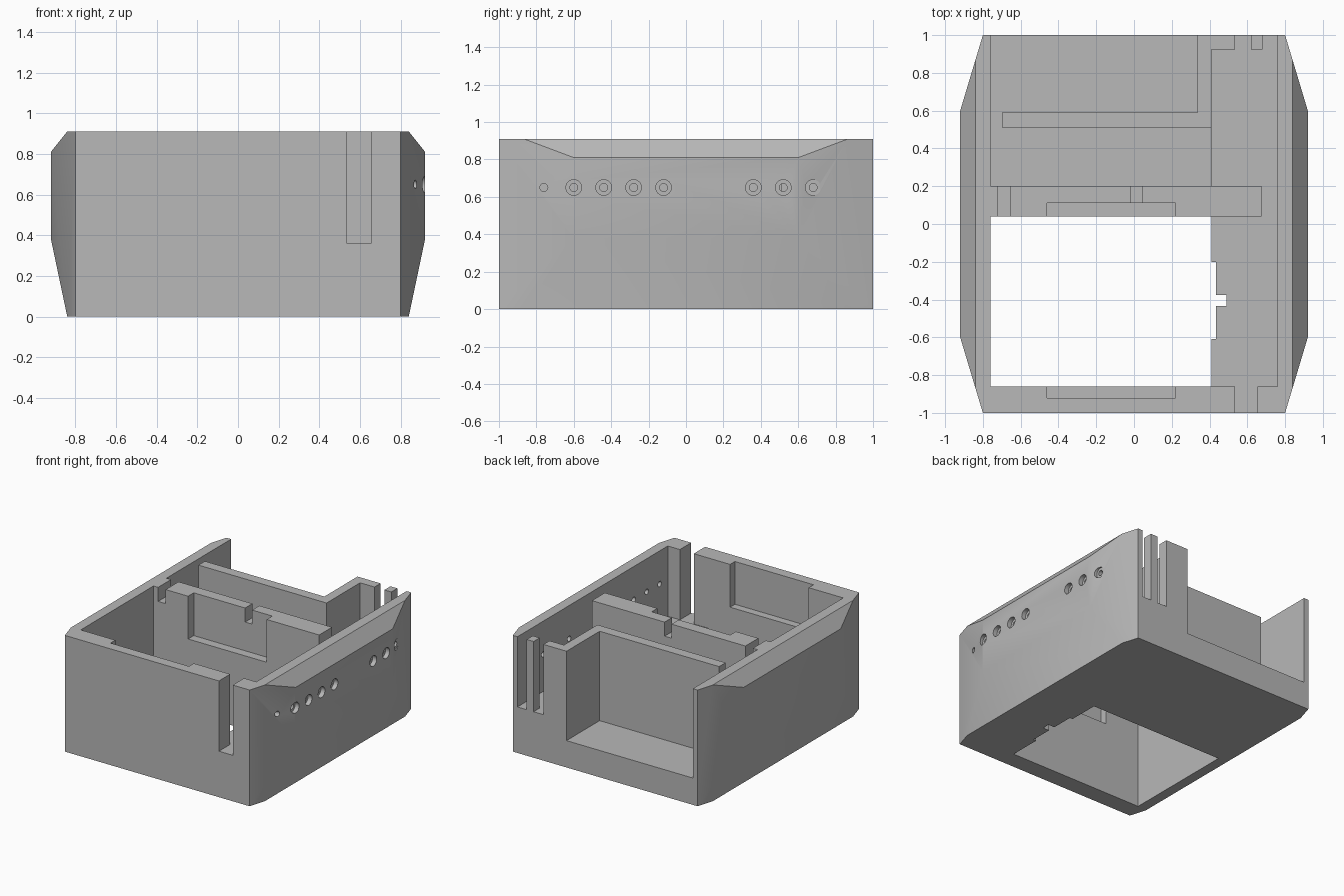
import bpy, bmesh, math
from mathutils import Matrix

if "Cube" in bpy.data.objects:
    bpy.data.objects.remove(bpy.data.objects["Cube"], do_unlink=True)

HEIGHT = 0.91
ABOVE = 1.1

grey = bpy.data.materials.new("plain grey")
grey.use_nodes = True
grey.diffuse_color = (0.48, 0.48, 0.48, 1)
grey.node_tree.nodes["Principled BSDF"].inputs["Base Color"].default_value = (0.48, 0.48, 0.48, 1)


def to_object(bm, name):
    bmesh.ops.recalc_face_normals(bm, faces=bm.faces[:])
    mesh = bpy.data.meshes.new(name)
    bm.to_mesh(mesh)
    bm.free()
    obj = bpy.data.objects.new(name, mesh)
    bpy.context.collection.objects.link(obj)
    return obj


def prism(name, outline, bottom):
    """Extrude a plan outline from bottom up past the rim."""
    bm = bmesh.new()
    face = bm.faces.new([bm.verts.new((x, y, bottom)) for x, y in outline])
    top = bmesh.ops.extrude_face_region(bm, geom=[face])["geom"]
    verts = [v for v in top if isinstance(v, bmesh.types.BMVert)]
    bmesh.ops.translate(bm, verts=verts, vec=(0, 0, ABOVE - bottom))
    return to_object(bm, name)


def block(name, x0, x1, y0, y1, bottom):
    return prism(name, [(x0, y0), (x1, y0), (x1, y1), (x0, y1)], bottom)


def bores(name, ys, radius, x0, x1):
    """A row of cylinders along x through the side wall."""
    bm = bmesh.new()
    for y in ys:
        place = Matrix.Translation(((x0 + x1) / 2, y, 0.65)) @ Matrix.Rotation(math.pi / 2, 4, "Y")
        bmesh.ops.create_cone(bm, cap_ends=True, segments=24, radius1=radius,
                              radius2=radius, depth=x1 - x0, matrix=place)
    return to_object(bm, name)


def cut(body, cutter):
    cutter.hide_render = True
    mod = body.modifiers.new(cutter.name, "BOOLEAN")
    mod.operation = "DIFFERENCE"
    mod.solver = "EXACT"
    mod.object = cutter
    bpy.context.view_layer.objects.active = body
    bpy.ops.object.modifier_apply(modifier=mod.name)
    bpy.data.objects.remove(cutter, do_unlink=True)


# Outer shell: convex block with bevelled bulging sides
bm = bmesh.new()
for sx in (-1, 1):
    for sy in (-1, 1):
        for z in (0, HEIGHT):
            bm.verts.new((0.8 * sx, sy, z))
            bm.verts.new((0.84 * sx, 0.867 * sy, z))
        for z in (0.38, 0.81):
            bm.verts.new((0.92 * sx, 0.6 * sy, z))
bmesh.ops.convex_hull(bm, input=bm.verts[:])
bmesh.ops.dissolve_limit(bm, angle_limit=math.radians(0.5), verts=bm.verts[:], edges=bm.edges[:])
body = to_object(bm, "case_body")
body.data.materials.append(grey)

# Rear tray and channel behind the partition
cut(body, prism("tray_cut", [
    (-0.76, 0.2), (0.41, 0.2), (0.41, 0.51), (-0.70, 0.51), (-0.70, 0.59),
    (0.335, 0.59), (0.335, 1.1), (-0.76, 1.1)], 0.21))

# Open-bottomed bay with a notched edge
cut(body, prism("bay_cut", [
    (-0.76, -0.86), (0.41, -0.86), (0.41, -0.61), (0.435, -0.61), (0.435, -0.435),
    (0.49, -0.435), (0.49, -0.375), (0.435, -0.375), (0.435, -0.2), (0.41, -0.2),
    (0.41, 0.04), (-0.76, 0.04)], -0.1))

# Side compartment with front slot and two rear slots
cut(body, prism("side_cut", [
    (0.3, -0.86), (0.535, -0.86), (0.535, -1.1), (0.655, -1.1), (0.655, -0.86),
    (0.76, -0.86), (0.76, 1.1), (0.68, 1.1), (0.68, 0.925), (0.62, 0.925),
    (0.62, 1.1), (0.535, 1.1), (0.535, 0.925), (0.41, 0.925), (0.41, 0.51),
    (0.3, 0.51), (0.3, 0.2), (0.675, 0.2), (0.675, 0.04), (0.3, 0.04)], 0.36))

# Facing recesses in the front wall and partition
cut(body, block("front_recess", -0.46, 0.22, -0.92, -0.8, 0.575))
cut(body, block("partition_recess", -0.46, 0.22, 0, 0.11, 0.575))

# Cable notches in the partition
for x0, x1 in ((-0.72, -0.655), (-0.015, 0.045)):
    cut(body, block("cable_notch", x0, x1, 0, 0.25, 0.8))

# Counterbored holes in the side wall
large = [-0.6, -0.44, -0.28, -0.12, 0.36, 0.52, 0.68]
cut(body, bores("counterbores", large, 0.042, 0.885, 1.0))
cut(body, bores("through_holes", [-0.76] + large, 0.021, 0.7, 1.0))

# Smooth shading with sharp edges kept
bpy.ops.object.select_all(action="DESELECT")
body.select_set(True)
bpy.context.view_layer.objects.active = body
bpy.ops.object.shade_smooth_by_angle(angle=math.radians(30))
